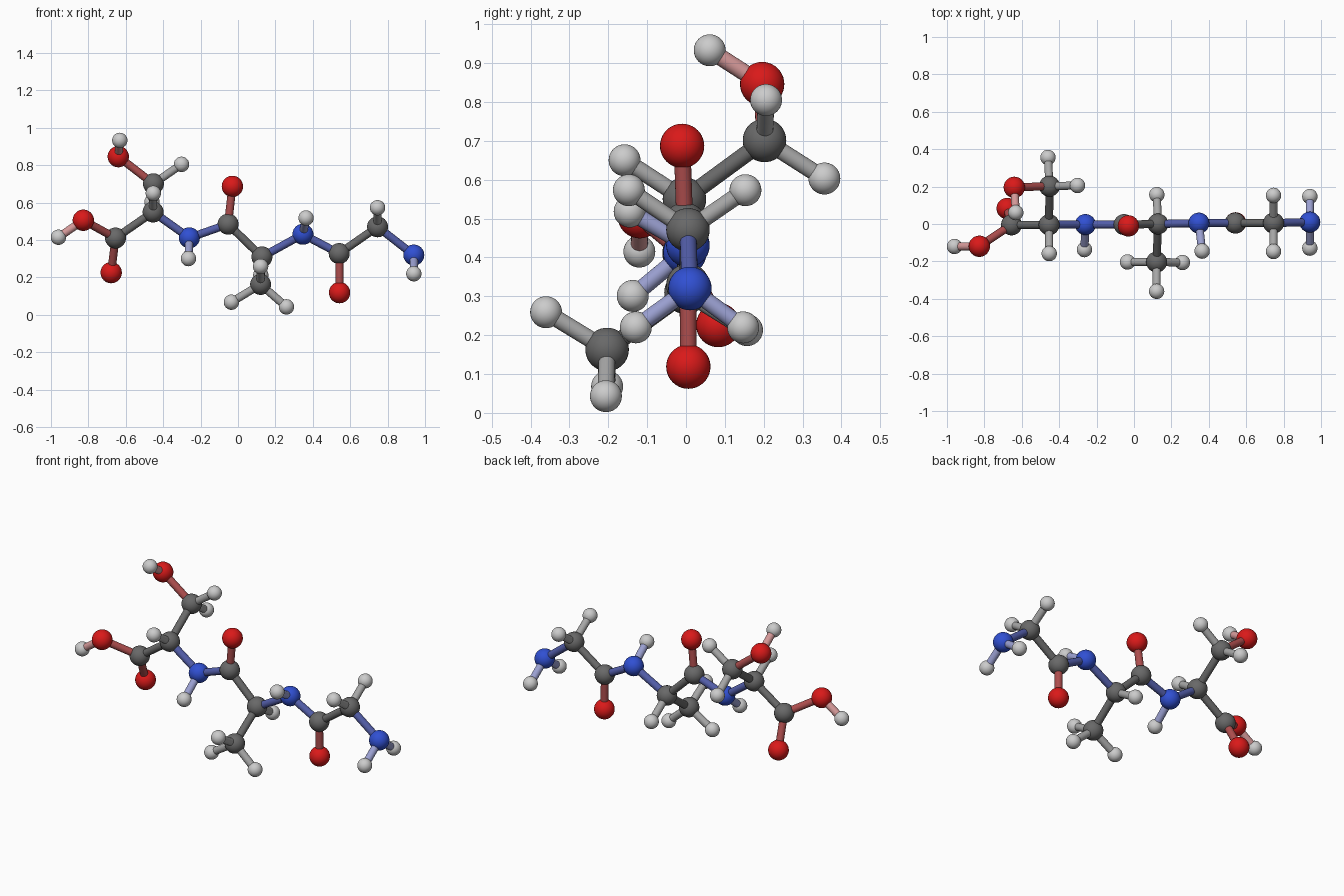
import bpy, bmesh
from mathutils import Vector

if "Cube" in bpy.data.objects:
    bpy.data.objects.remove(bpy.data.objects["Cube"])

BOND_RADIUS = 0.0215
RADIUS = {"C": 0.056, "N": 0.056, "O": 0.057, "H": 0.041}
COLOUR = {"C": (0.14, 0.14, 0.14), "N": (0.03, 0.08, 0.65),
          "O": (0.70, 0.01, 0.01), "H": (0.62, 0.62, 0.62)}
WORD = {"C": "carbon", "N": "nitrogen", "O": "oxygen", "H": "hydrogen"}

# Atoms: name -> (position, name of the atom it is bonded to)
ATOMS = {
    # amino end and first residue
    "N_1": ((0.94, 0.01, 0.32), None),
    "H_1a": ((0.94, -0.129, 0.22), "N_1"),
    "H_1b": ((0.94, 0.147, 0.22), "N_1"),
    "C_1": ((0.746, 0.005, 0.471), "N_1"),
    "H_1c": ((0.746, -0.147, 0.573), "C_1"),
    "H_1d": ((0.746, 0.153, 0.573), "C_1"),
    "C_2": ((0.541, 0.005, 0.328), "C_1"),
    "O_2": ((0.543, 0.006, 0.119), "C_2"),
    # middle residue with methyl group
    "N_3": ((0.347, 0.005, 0.431), "C_2"),
    "H_3": ((0.364, -0.145, 0.518), "N_3"),
    "C_4": ((0.128, 0.0, 0.31), "N_3"),
    "H_4": ((0.122, 0.157, 0.213), "C_4"),
    "C_5": ((0.121, -0.203, 0.163), "C_4"),
    "H_5a": ((-0.035, -0.203, 0.068), "C_5"),
    "H_5b": ((0.259, -0.206, 0.043), "C_5"),
    "H_5c": ((0.121, -0.36, 0.259), "C_5"),
    "C_6": ((-0.053, -0.003, 0.485), "C_4"),
    "O_6": ((-0.03, -0.01, 0.687), "C_6"),
    # last residue with hydroxymethyl group
    "N_7": ((-0.26, -0.003, 0.412), "C_6"),
    "H_7": ((-0.265, -0.137, 0.301), "N_7"),
    "C_8": ((-0.454, -0.004, 0.55), "N_7"),
    "H_8": ((-0.453, -0.158, 0.65), "C_8"),
    "C_9": ((-0.452, 0.202, 0.701), "C_8"),
    "H_9a": ((-0.302, 0.206, 0.805), "C_9"),
    "H_9b": ((-0.46, 0.356, 0.603), "C_9"),
    "O_9": ((-0.64, 0.196, 0.846), "C_9"),
    "H_9c": ((-0.632, 0.061, 0.933), "O_9"),
    # acid end
    "C_10": ((-0.655, -0.005, 0.411), "C_8"),
    "O_10a": ((-0.678, 0.083, 0.226), "C_10"),
    "O_10b": ((-0.827, -0.119, 0.506), "C_10"),
    "H_10": ((-0.96, -0.12, 0.415), "O_10b"),
}


def material(name, rgb):
    mat = bpy.data.materials.get(name) or bpy.data.materials.new(name)
    mat.diffuse_color = (*rgb, 1)
    mat.use_nodes = True
    mat.node_tree.nodes["Principled BSDF"].inputs["Base Color"].default_value = mat.diffuse_color
    return mat


def make_mesh(name, fill, mat):
    bm = bmesh.new()
    fill(bm)
    for f in bm.faces:
        f.smooth = len(f.verts) <= 4
    for e in bm.edges:
        e.smooth = all(len(f.verts) <= 4 for f in e.link_faces)
    mesh = bpy.data.meshes.new(name)
    bm.to_mesh(mesh)
    bm.free()
    mesh.materials.append(mat)
    return mesh


def place(name, mesh, location):
    ob = bpy.data.objects.new(name, mesh)
    ob.location = location
    bpy.context.collection.objects.link(ob)
    return ob


# One shared ball per element
balls = {e: make_mesh(WORD[e] + "_ball", lambda bm, r=RADIUS[e]: bmesh.ops.create_uvsphere(
    bm, u_segments=32, v_segments=20, radius=r), material(WORD[e], COLOUR[e])) for e in RADIUS}

for name, (pos, partner) in ATOMS.items():
    element, tag = name.split("_")
    place(f"{WORD[element]}_atom_{tag}", balls[element], pos)
    if not partner:
        continue
    # Bond rod, coloured halfway between its two atoms
    a, b = Vector(pos), Vector(ATOMS[partner][0])
    pair = sorted((element, partner[0]))
    rgb = [(p + q) / 2 for p, q in zip(COLOUR[pair[0]], COLOUR[pair[1]])]
    mat = material(f"{WORD[pair[0]]}_{WORD[pair[1]]}_bond", rgb)
    rod = make_mesh("bond_rod", lambda bm: bmesh.ops.create_cone(
        bm, cap_ends=True, segments=24, radius1=BOND_RADIUS, radius2=BOND_RADIUS,
        depth=(b - a).length), mat)
    ob = place(f"bond_{partner}_to_{name}", rod, (a + b) / 2)
    ob.rotation_euler = (b - a).to_track_quat("Z", "Y").to_euler()
